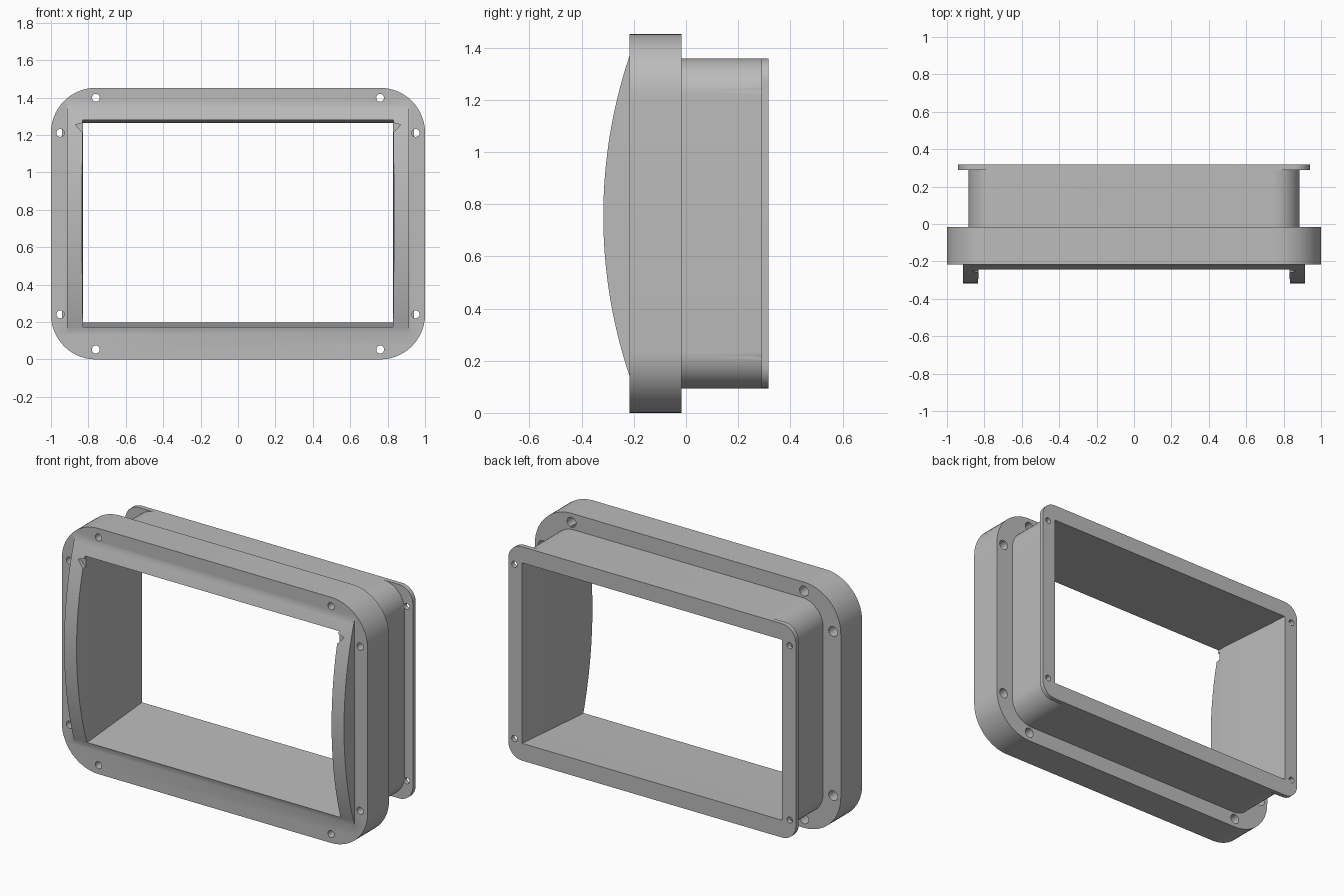
import bpy
import bmesh
import math
from mathutils import Vector

cube = bpy.data.objects.get("Cube")
if cube:
    bpy.data.objects.remove(cube, do_unlink=True)

grey = bpy.data.materials.new("plain grey")
grey.use_nodes = True
colour = (0.5, 0.5, 0.5, 1)
grey.diffuse_color = colour
grey.node_tree.nodes["Principled BSDF"].inputs["Base Color"].default_value = colour

MID = 0.726  # height of the centre line


def loft(name, sections):
    """Closed solid through matching loops of points."""
    bm = bmesh.new()
    loops = [[bm.verts.new(p) for p in s] for s in sections]
    n = len(loops[0])
    for a, b in zip(loops, loops[1:]):
        for i in range(n):
            j = (i + 1) % n
            bm.faces.new((a[i], a[j], b[j], b[i]))
    bm.faces.new(loops[0])
    bm.faces.new(loops[-1])
    bmesh.ops.recalc_face_normals(bm, faces=bm.faces)
    mesh = bpy.data.meshes.new(name)
    bm.to_mesh(mesh)
    bm.free()
    mesh.materials.append(grey)
    ob = bpy.data.objects.new(name, mesh)
    bpy.context.collection.objects.link(ob)
    return ob


def prism(name, outline, y0, y1):
    return loft(name, [[(x, y, z) for x, z in outline] for y in (y0, y1)])


def rounded_rect(hx, hz, r, steps=14):
    pts = []
    for q, (sx, sz) in enumerate([(1, 1), (-1, 1), (-1, -1), (1, -1)]):
        for k in range(steps + 1):
            a = math.pi / 2 * (q + k / steps)
            pts.append((sx * (hx - r) + r * math.cos(a),
                        MID + sz * (hz - r) + r * math.sin(a)))
    return pts


def disc(x, z, r, steps=24):
    return [(x + r * math.cos(math.tau * k / steps),
             z + r * math.sin(math.tau * k / steps)) for k in range(steps)]


def combine(target, other, operation):
    mod = target.modifiers.new(operation.lower(), 'BOOLEAN')
    mod.operation = operation
    mod.solver = 'EXACT'
    mod.object = other
    bpy.context.view_layer.objects.active = target
    bpy.ops.object.modifier_apply(modifier=mod.name)
    bpy.data.objects.remove(other, do_unlink=True)


# Thick front flange
frame = prism("bezel_frame", rounded_rect(1.0, MID, 0.24), -0.217, -0.017)

# Curved bulge on the front, an arc swept across the width
centre, half, rise = 0.755, 0.612, 0.1
radius = (half ** 2 + rise ** 2) / (2 * rise)
arc = [(-0.1, centre - half)]
for k in range(41):
    dz = half * (k / 20 - 1)
    y = -0.217 - rise + radius - math.sqrt(radius ** 2 - dz ** 2)
    arc.append((y, centre + dz))
arc.append((-0.1, centre + half))
bulge = loft("front_bulge", [[(x, y, z) for y, z in arc] for x in (-0.915, 0.915)])
combine(frame, bulge, 'UNION')

# Neck and thin rear flange
combine(frame, prism("neck", rounded_rect(0.885, 0.632, 0.14), -0.1, 0.3), 'UNION')
combine(frame, prism("rear_flange", rounded_rect(0.94, 0.632, 0.09), 0.29, 0.317), 'UNION')

# Tapered opening through everything
rings = []
for y, hx, low, high in [(-0.4, 0.838, 0.168, 1.285), (-0.2, 0.828, 0.174, 1.28),
                         (0.4, 0.853, 0.2, 1.26)]:
    rings.append([(-hx, y, low), (hx, y, low), (hx, y, high), (-hx, y, high)])
combine(frame, loft("opening_cutter", rings), 'DIFFERENCE')

# Mounting holes, widened at the back of the flange, and rear screw holes
for sx in (-1, 1):
    for sz in (-1, 1):
        for x, dz in [(0.76, 0.673), (0.95, 0.485)]:
            z = MID + sz * dz
            combine(frame, prism("hole_cutter", disc(sx * x, z, 0.021), -0.3, 0.02), 'DIFFERENCE')
            combine(frame, prism("hole_cutter", disc(sx * x, z, 0.029), -0.11, 0.02), 'DIFFERENCE')
        rear = disc(sx * 0.9, MID + sz * 0.515, 0.018)
        combine(frame, prism("hole_cutter", rear, 0.27, 0.4), 'DIFFERENCE')

    # Small notches at the upper inner corners of the bulge
    notch = [(sx * 0.81, 1.19), (sx * 0.87, 1.255), (sx * 0.81, 1.27)]
    combine(frame, prism("notch_cutter", notch, -0.4, -0.236), 'DIFFERENCE')

bpy.ops.object.select_all(action='DESELECT')
frame.select_set(True)
bpy.context.view_layer.objects.active = frame
bpy.ops.object.shade_smooth_by_angle(angle=math.radians(25))
